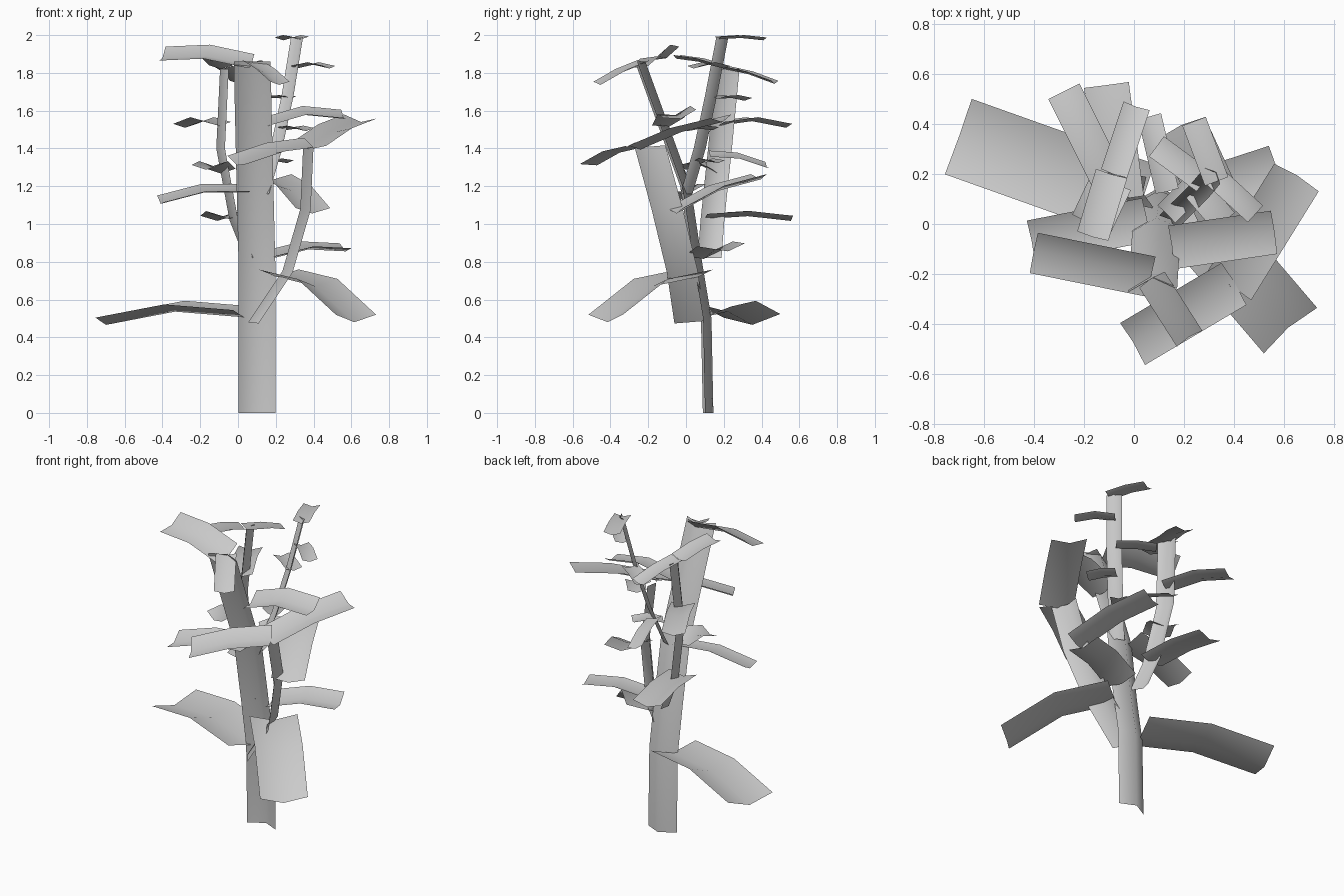
import bpy
from mathutils import Vector

cube = bpy.data.objects.get("Cube")
if cube:
    bpy.data.objects.remove(cube, do_unlink=True)

grey = bpy.data.materials.new("plain_grey")
grey.use_nodes = True
colour = (0.6, 0.6, 0.6, 1)
grey.diffuse_color = colour
grey.node_tree.nodes["Principled BSDF"].inputs["Base Color"].default_value = colour


def strip(name, path, width, side, bulge):
    """A gutter shaped strip: three points across, swept along the path."""
    path = [Vector(p) for p in path]
    side = Vector(side).normalized() * width / 2
    bulge = Vector(bulge)
    verts = []
    for point in path:
        verts += [point - side - bulge / 2, point + bulge / 2, point + side - bulge / 2]
    faces = []
    for row in range(len(path) - 1):
        for col in range(2):
            a = row * 3 + col
            faces.append((a, a + 1, a + 4, a + 3))
    mesh = bpy.data.meshes.new(name)
    mesh.from_pydata(verts, [], faces)
    mesh.materials.append(grey)
    mesh.shade_smooth()
    obj = bpy.data.objects.new(name, mesh)
    bpy.context.collection.objects.link(obj)
    return obj


def leaf(name, base, tip, width, lift=0.03, slope=0.0):
    """A card bent once along its length, with a valley down the middle."""
    base, tip = Vector(base), Vector(tip)
    middle = (base + tip) / 2 + Vector((0, 0, lift))
    axis = tip - base
    side = Vector((-axis.y, axis.x, 0)).normalized()
    side.z = slope
    normal = axis.cross(side).normalized()
    strip(name, [base, middle, tip], width, side, normal * -0.15 * width)


# Main stem and three side branches
strip("main_stem",
      [(.1, .12, 0), (.1, .11, .5), (.1, .06, .8), (.09, 0, 1.2), (.075, -.24, 1.86)],
      .195, (1, .06, 0), (0, .05, 0))
strip("front_branch",
      [(.07, .02, .48), (.25, -.02, .75), (.345, -.1, 1.08), (.36, -.19, 1.41)],
      .17, (-.3, 1, .08), (-.03, 0, 0))
strip("back_branch",
      [(.05, .125, .82), (-.03, .14, 1.02), (-.1, .18, 1.4), (-.08, .22, 1.82)],
      .13, (-.25, 1, 0), (-.03, 0, 0))
strip("top_branch",
      [(.14, .01, 1.16), (.21, .08, 1.4), (.27, .14, 1.68), (.32, .2, 1.99)],
      .09, (-1, 1, 0), (.015, .015, 0))

# Large leaves on the main stem
leaf("low_right_leaf", (.03, .09, .53), (-.7, .35, .49), .32, .05, -.06)
leaf("low_front_leaf", (.21, .06, .74), (.62, -.42, .5), .28, .07)
leaf("low_left_leaf", (.17, .09, .83), (.57, .22, .87), .2, .03, .13)
leaf("mid_right_leaf", (.05, .02, 1.18), (-.41, -.07, 1.12), .18, .03, -.2)
leaf("upper_left_leaf", (.15, -.09, 1.53), (.56, -.03, 1.57), .18, .04, .25)
leaf("crown_right_leaf", (.07, -.205, 1.85), (-.4, -.11, 1.89), .18, .03, -.45)
leaf("crown_front_leaf", (.07, -.22, 1.86), (.22, -.455, 1.745), .12, .01)

# Leaves on the front branch
leaf("branch_left_leaf", (.38, -.245, 1.41), (.65, .19, 1.555), .21, .02, .1)
leaf("branch_front_leaf", (.4, -.235, 1.42), (-.005, -.475, 1.325), .2, .02, -.23)
leaf("branch_inner_leaf", (.395, -.055, 1.07), (.19, .39, 1.25), .2)

# Leaves on the back branch
leaf("back_low_leaf", (-.05, .1, 1.04), (-.11, .555, 1.03), .18, .02)
leaf("back_side_leaf", (-.1, .17, 1.53), (-.28, .53, 1.52), .14)
leaf("back_inner_leaf", (-.09, .17, 1.28), (-.17, 0, 1.3), .17)
leaf("back_top_front_leaf", (-.09, .2, 1.83), (-.165, -.05, 1.885), .13, .01)
leaf("back_top_rear_leaf", (-.08, .2, 1.83), (.01, .47, 1.75), .11, .01)

# Small leaves on the top branch
leaf("small_rear_leaf", (.13, .13, 1.365), (.06, .43, 1.305), .1, .02, .35)
leaf("small_low_leaf", (.26, .17, 1.33), (.13, .04, 1.31), .1, .02)
leaf("small_front_leaf", (.25, .14, 1.505), (.36, .01, 1.5), .11, .01)
leaf("small_right_leaf", (.28, .17, 1.67), (.09, .31, 1.66), .1, .01)
leaf("small_left_leaf", (.31, .2, 1.83), (.485, .04, 1.83), .09, .02)
leaf("small_tip_leaf", (.33, .17, 1.985), (.24, .41, 1.98), .1, .01)
